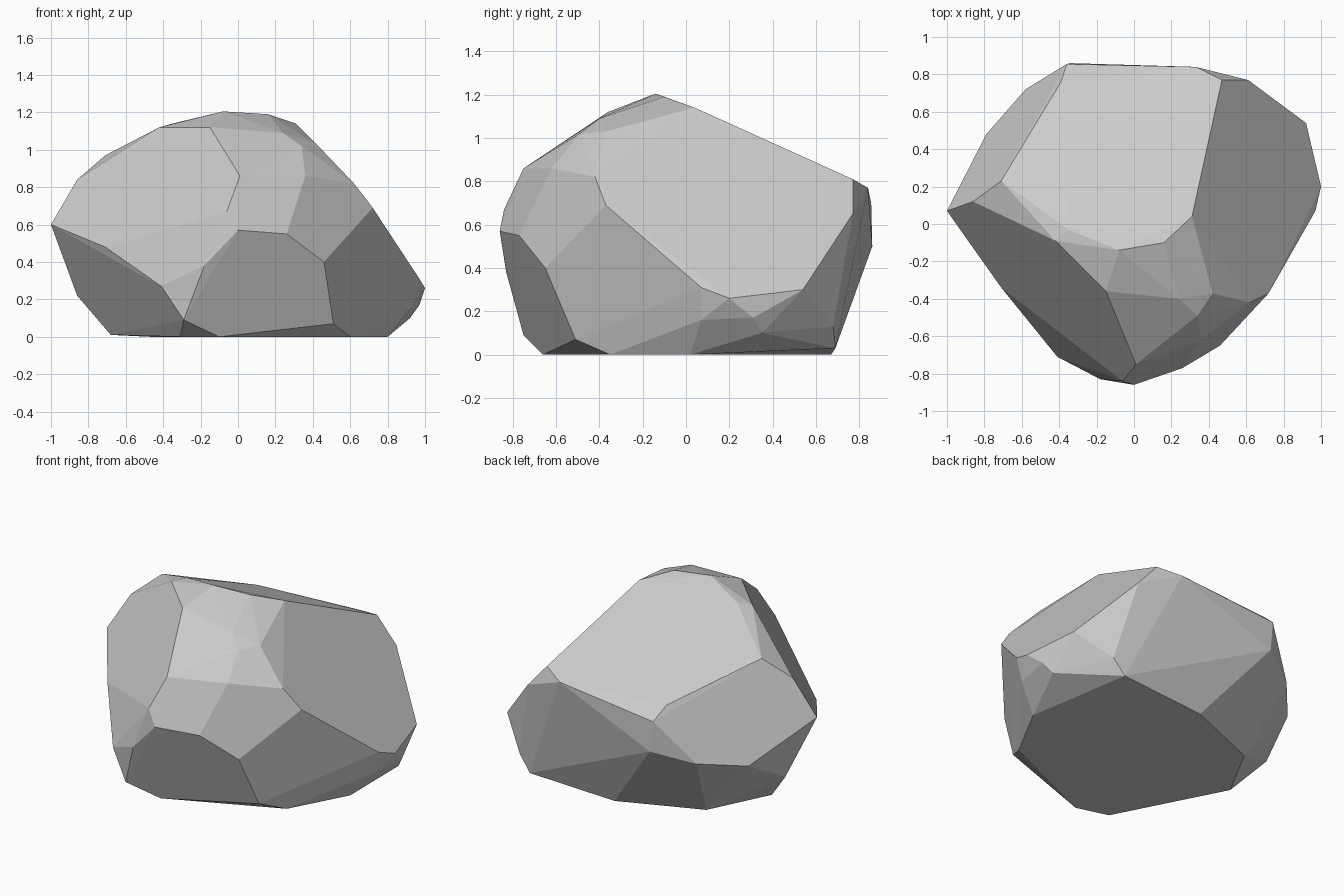
import bpy, bmesh, math

# Rock corners, ordered by region
crown = [(-.08, -.14, 1.205), (.16, -.1, 1.19), (.31, .04, 1.14), (-.35, -.03, 1.14),
         (-.42, -.09, 1.12), (-.15, -.36, 1.12), (.24, -.4, 1.09), (.42, -.37, 1.03),
         (-.71, .23, .97)]
front = [(-.86, .12, .84), (-1, .07, .6), (-.71, -.34, .48), (-.41, -.71, .27),
         (-.18, -.83, .38), (0, -.86, .57), (-.06, -.84, .67), (.01, -.75, .86),
         (.34, -.49, 1.02), (.36, -.62, .86), (.26, -.77, .55), (.46, -.65, .4)]
right = [(.62, -.42, .82), (.72, -.37, .69), (.97, .07, .31), (1, .2, .26),
         (.92, .54, .3), (.97, .31, .17), (.93, .07, .16), (.92, .35, .1),
         (.73, .68, .13)]
back = [(.47, .77, .81), (.61, .77, .65), (.33, .84, .77), (-.39, .76, .78),
        (-.36, .855, .7), (-.34, .86, .5), (-.58, .72, .43), (-.79, .48, .38)]
base = [(-.86, .2, .22), (-.68, .08, .01), (-.31, -.6, 0), (-.29, -.75, .09),
        (-.1, -.66, 0), (.51, -.51, .07), (.6, -.35, 0), (.8, .02, 0),
        (.65, .69, .03), (.05, .67, 0), (-.47, .46, 0)]

# Faceted boulder: hull of the corners, merged into broad flat facets
bm = bmesh.new()
for p in crown + front + right + back + base:
    bm.verts.new(p)
hull = bmesh.ops.convex_hull(bm, input=bm.verts[:])
loose = [v for v in bm.verts if not v.link_faces]
bmesh.ops.delete(bm, geom=loose, context='VERTS')
bmesh.ops.dissolve_limit(bm, angle_limit=math.radians(4),
                         verts=bm.verts[:], edges=bm.edges[:])
bmesh.ops.recalc_face_normals(bm, faces=bm.faces[:])
mesh = bpy.data.meshes.new("boulder")
bm.to_mesh(mesh)
bm.free()
bpy.context.collection.objects.link(bpy.data.objects.new("boulder", mesh))
